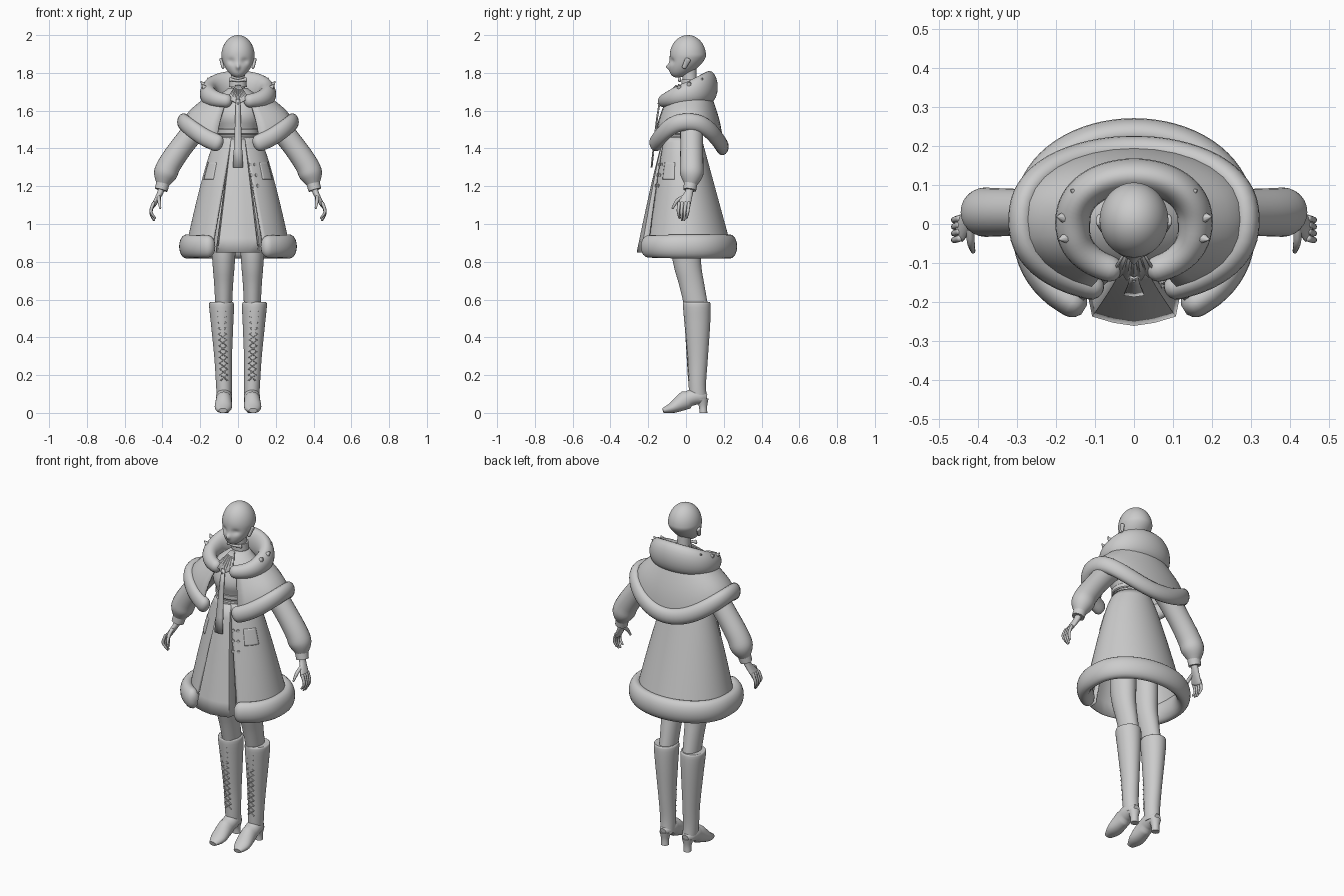
import bpy, bmesh, math
from mathutils import Vector

if "Cube" in bpy.data.objects:
    bpy.data.objects.remove(bpy.data.objects["Cube"])

COLOUR = (0.6, 0.6, 0.6, 1)
grey = bpy.data.materials.new("light_grey")
grey.use_nodes = True
grey.diffuse_color = COLOUR
grey.node_tree.nodes["Principled BSDF"].inputs["Base Color"].default_value = COLOUR
sin, cos, pi, tau = math.sin, math.cos, math.pi, math.tau
SIDEWAYS = (0, 1, 0)


def make(name, rows, closed=True, mirror=False, thickness=None, sharp=50):
    """Skin rows of points into a smooth-shaded mesh object."""
    bm = bmesh.new()
    verts = [[bm.verts.new(point) for point in row] for row in rows]
    count = len(verts[0])
    for lower, upper in zip(verts, verts[1:]):
        for i in range(count if closed else count - 1):
            j = (i + 1) % count
            bm.faces.new((lower[i], lower[j], upper[j], upper[i]))
    if closed:
        bm.faces.new(verts[0])
        bm.faces.new(verts[-1])
    bmesh.ops.recalc_face_normals(bm, faces=bm.faces)
    mesh = bpy.data.meshes.new(name)
    bm.to_mesh(mesh)
    bm.free()
    mesh.materials.append(grey)
    part = bpy.data.objects.new(name, mesh)
    bpy.context.collection.objects.link(part)
    if thickness:
        solidify = part.modifiers.new("thickness", 'SOLIDIFY')
        solidify.thickness, solidify.offset = thickness, 0
    if mirror:
        part.modifiers.new("mirror", 'MIRROR')
    bpy.ops.object.select_all(action='DESELECT')
    part.select_set(True)
    bpy.context.view_layer.objects.active = part
    bpy.ops.object.shade_smooth_by_angle(angle=math.radians(sharp))
    return part


def smooth(points, steps=4):
    """Catmull-Rom interpolation of tuples of any length."""
    result, last = [], len(points) - 1
    for i in range(last):
        before, start = points[max(i - 1, 0)], points[i]
        end, after = points[i + 1], points[min(i + 2, last)]
        for step in range(steps):
            t = step / steps
            result.append([b + t / 2 * (c - a + t * (2 * a - 5 * b + 4 * c - d + t * (3 * (b - c) + d - a)))
                           for a, b, c, d in zip(before, start, end, after)])
    return result + [list(points[-1])]


def loft(name, rings, x=0, lean=0, arc=None, sides=32, steps=4, **options):
    """Stack horizontal ellipses (y, z, x radius, y radius); angle 0 faces the front."""
    rows = []
    for y, z, rx, ry in smooth(rings, steps):
        first, final = arc(z) if arc else (0, tau)
        spacing = (final - first) / (sides - 1 if arc else sides)
        angles = [first + spacing * i for i in range(sides)]
        rows.append([(x + lean * z + rx * sin(a), y - ry * cos(a), z) for a in angles])
    return make(name, rows, closed=not arc, **options)


def sweep(name, path, up=(0, 0, 1), sides=16, steps=4, rounded=False, floor=None, **options):
    """Sweep an ellipse along (x, y, z, width[, height])."""
    path = smooth(path, steps)
    centres = [Vector(p[:3]) for p in path]
    frames = []
    for i, p in enumerate(path):
        tangent = centres[min(i + 1, len(path) - 1)] - centres[max(i - 1, 0)]
        frames.append((centres[i], tangent.normalized(), p[3], p[-1]))
    if rounded:
        def dome(frame, sign):
            centre, tangent, width, height = frame
            return [(centre + sign * tangent * width * sin(a), tangent, width * cos(a), height * cos(a))
                    for a in (pi / 8, pi / 4, pi / 2.6)]
        frames = dome(frames[0], -1)[::-1] + frames + dome(frames[-1], 1)
    rows = []
    for centre, tangent, width, height in frames:
        side = tangent.cross(Vector(up)).normalized()
        top = side.cross(tangent)
        row = [centre + side * width * cos(tau * i / sides) + top * height * sin(tau * i / sides)
               for i in range(sides)]
        if floor is not None:
            for point in row:
                point.z = max(point.z, floor)
        rows.append(row)
    return make(name, rows, **options)


def ring(rx, ry, cy, start, *rules, count=29):
    """Path around the body, open at the front; rules give z and radii from the cosine."""
    path = []
    for i in range(count):
        a = start + (tau - 2 * start) * i / (count - 1)
        c = cos(a)
        path.append((rx * sin(a), cy - ry * math.copysign(abs(c) ** .85, c), *[rule(c) for rule in rules]))
    return path


# Head: an egg with a forward chin, then eye hollows and a nose
skull = []
for i in range(25):
    a = .04 + (pi - .08) * i / 24
    jaw = max(0, -cos(a))
    skull.append((.01 - .055 * jaw ** 1.4, 1.89 + cos(a) * (.11 + .005 * jaw),
                  .088 * sin(a) * (1 - .15 * jaw), .096 * sin(a) * (1 - .1 * jaw)))
head = loft("head", skull, sides=64, steps=2)
for vert in head.data.vertices:
    x, y, z = vert.co
    if y < 0:
        hollow = math.hypot((abs(x) - .036) / .02, (z - 1.862) / .016)
        nose = math.hypot(x / .01, (z - 1.832) / .014)
        vert.co.y += .012 * math.exp(-hollow ** 2) - .016 * math.exp(-nose ** 2)
sweep("ear", [(.08, -.01, 1.83, .008, .012), (.09, .01, 1.87, .008, .016)], SIDEWAYS, rounded=True, mirror=True)
loft("neck", [(.03, 1.66, .05, .045), (.023, 1.73, .037, .037), (.015, 1.82, .036, .04)])

# Bodice, neckband and belts
loft("bodice", [(.02, 1.72, .05, .05), (0, 1.65, .13, .1), (-.015, 1.57, .13, .118),
                (-.018, 1.5, .106, .1), (-.02, 1.44, .104, .092)])
loft("neckband", [(.022, 1.725, .047, .046), (.02, 1.765, .044, .044)], steps=1)
for height in (1.45, 1.49):
    loft("belt", [(-.02, height + dz, .112 - inset, .102 - inset)
                  for dz, inset in ((-.015, .005), (-.01, 0), (.01, 0), (.015, .005))], steps=1, sharp=30)


# Long coat skirt, open at the front, with fur hem and pocket flaps
def coat(t):
    return -.02 + .023 * t, 1.46 - .56 * t, .104 + .16 * t ** .75, .095 + .13 * t


def coat_opening(z):
    t = (1.46 - z) / .56
    a = math.asin((.03 + .1 * t) / coat(t)[2])
    return a, tau - a


loft("coat_skirt", [coat(i / 8) for i in range(9)], arc=coat_opening, sides=64, steps=2, thickness=.012)
sweep("coat_fur_hem", ring(.273, .235, -.003, .62, lambda c: .881, lambda c: .039, lambda c: .064 - .006 * max(c, 0)),
      steps=2, rounded=True, sides=20)
for side in (1, -1):
    flap = [(y, z, rx + .005, ry + .005) for y, z, rx, ry in map(coat, (.24, .32, .4))]
    loft("pocket_flap", flap, arc=lambda z: (side * .75, side * 1.23), sides=8, thickness=.007, sharp=30)

# Buttons on the left coat front
for row in range(3):
    t = .26 + .1 * row
    cy, z, rx, ry = coat(t)
    for column in range(2):
        a = .4 + .16 * column
        base = Vector((rx * sin(a), cy - ry * cos(a), z))
        sweep("coat_button", [(*base, .009), (*(base + Vector((sin(a), -cos(a), 0)) * .01), .009)],
              steps=1, sides=10, sharp=30)

# Inner dress panel, folded back at its edges to fill the coat opening
panel = []
for i in range(9):
    t = i / 8
    width, front, z = .034 + .071 * t, -.118 - .117 * t ** .85, 1.45 - .6 * t
    half = [(width * 1.1, front + .01 + .045 * t), (width, front), (width / 2, front - .015 * t)]
    row = half + [(0, front - .023 * t)] + [(-x, y) for x, y in half[::-1]]
    panel.append([(x, y, z) for x, y in row])
make("dress_panel", panel, closed=False, thickness=.006, sharp=40)

# Cape draped from the collar down to its arched fur hem
neckline = ring(.15, .115, .005, .42, lambda c: 1.68 - .025 * c)
hem = ring(.288, .182, .01, .4, lambda c: 1.54 - .13 * c * c)
drape = []
for i in range(9):
    t = i / 8
    bulge = 1 + .09 * sin(pi * t)
    points = [Vector(a).lerp(Vector(b), t) for a, b in zip(neckline, hem)]
    drape.append([(p.x * bulge, p.y * bulge, p.z) for p in points])
make("cape", drape, closed=False, thickness=.01)
sweep("cape_fur_hem", [(*p, .034, .046) for p in hem], steps=2, rounded=True, sides=18)

# Big fur collar, raised at the back, with a few tufts
sweep("fur_collar", ring(.157, .123, 0, .42, lambda c: 1.687 - .038 * c,
                         lambda c: .045 - .012 * max(c, 0), lambda c: .06 - .026 * c),
      steps=2, rounded=True, sides=20)
for a in (1.3, 1.7, 2.2):
    root = Vector((.18 * sin(a), -.13 * cos(a), 1.73 - .04 * cos(a)))
    tip = root + Vector((.02 * sin(a), -.02 * cos(a), .02))
    sweep("fur_tuft", [(*root, .016), (*tip, .002)], steps=1, sides=8, mirror=True)

# Pleated cravat, bow and hanging ribbon
cravat = []
for t in (0, .5, 1):
    row = []
    for i in range(-6, 7):
        spread = abs(i) / 6
        row.append(((.012 + .046 * t) * i / 6, -.05 - t * (.1 - .012 * (i % 2) - .02 * spread),
                    1.735 - t * (.1 - .03 * spread)))
    cravat.append(row)
make("cravat", cravat, closed=False, thickness=.006, sharp=20)
sweep("bow_loop", [(0, -.034, 1.758, .007), (.04, -.034, 1.765, .008, .013)], rounded=True, mirror=True)
ribbon = []
for i in range(5):
    t = i / 4
    width, y, z = .01 + .016 * t, -.135 - .045 * t ** .8, 1.66 - .36 * t
    ribbon.append([(-width, y, z), (0, y - .004, z), (width, y, z)])
make("ribbon_tail", ribbon, closed=False, thickness=.006, sharp=30)

# Puffed sleeves, cuffs and hands
sweep("sleeve", [(.12, .03, 1.6, .06), (.2, .03, 1.53, .062), (.29, .03, 1.42, .06), (.36, .03, 1.32, .062),
                 (.386, .03, 1.26, .061), (.4, .025, 1.208, .033)], SIDEWAYS, sides=24, mirror=True)
sweep("cuff", [(.397, .025, 1.218, .036), (.407, .02, 1.18, .034)], SIDEWAYS, steps=1, sides=20, mirror=True)
sweep("palm", [(.403, .02, 1.2, .018, .022), (.412, .015, 1.165, .016, .022), (.446, -.012, 1.1, .011, .036)],
      SIDEWAYS, rounded=True, mirror=True)
for i in range(4):
    y, length = .014 - .017 * i, .091 - .006 * abs(i - 1.5) ** 2
    sweep("finger", [(.447, y, 1.11, .009), (.461, y - .004, 1.105 - length / 2, .008),
                     (.451 - .004 * i, y - .01 + .004 * i, 1.11 - length, .005)],
          SIDEWAYS, sides=8, rounded=True, mirror=True)
sweep("thumb", [(.42, 0, 1.15, .01), (.418, -.045, 1.125, .01), (.412, -.07, 1.085, .006)],
      sides=8, rounded=True, mirror=True)

# Legs, tall heeled boots and criss-cross laces
loft("leg", [(0, 1.2, .065, .08), (0, .9, .064, .08), (.008, .78, .058, .073), (.03, .68, .05, .067),
             (.055, .56, .044, .063)], x=.076, mirror=True)
loft("boot_shaft", [(.057, .585, .054, .062), (.057, .575, .066, .073), (.06, .47, .059, .068),
                    (.062, .28, .046, .053), (.06, .15, .042, .046), (.064, .07, .039, .047)],
     x=.07, lean=.03, mirror=True)
sweep("shoe", [(.073, .11, .08, .02), (.073, .085, .083, .036), (.074, .045, .085, .043, .048),
               (.075, 0, .068, .042, .05), (.078, -.07, .028, .045, .03), (.08, -.122, .012, .022, .013)],
      sides=24, floor=0, mirror=True)
loft("heel", [(.085, .075, .033, .034), (.09, .035, .022, .022), (.092, 0, .022, .021)], x=.073, mirror=True)
for side in (1, -1):
    lace = []
    for i in range(13):
        t = i / 12
        lace.append((.074 + .012 * t + side * .02 * (-1) ** i, .014 - .022 * t, .17 + .37 * t, .0035))
    sweep("boot_lace", lace, SIDEWAYS, steps=1, sides=6, mirror=True)
